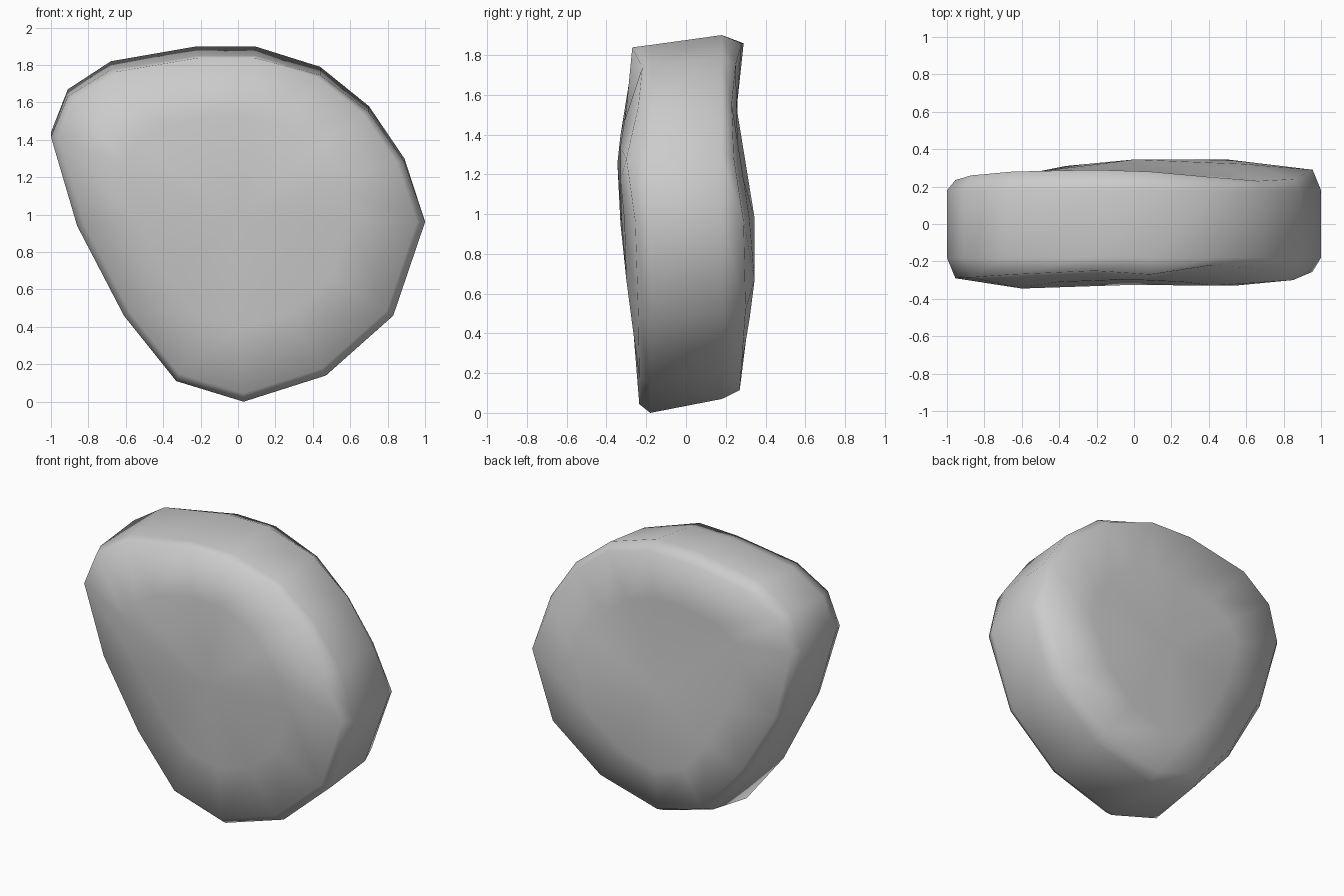
import bpy, bmesh

if "Cube" in bpy.data.objects:
    bpy.data.objects.remove(bpy.data.objects["Cube"])

CX, CZ = 0.0, 0.98  # middle of the stone seen from the front

# outline x, z, then depth of front rim, back rim, front face, back face
OUTLINE = [
    (-1.00, 1.44, -.29, .235, -.345, .27),
    (-0.91, 1.67, -.285, .26, -.33, .26),
    (-0.68, 1.82, -.27, .28, -.31, .25),
    (-0.22, 1.90, -.25, .29, -.30, .255),
    (0.09, 1.90, -.27, .28, -.30, .255),
    (0.44, 1.79, -.22, .25, -.31, .25),
    (0.70, 1.58, -.24, .23, -.33, .26),
    (0.89, 1.30, -.30, .24, -.33, .29),
    (1.00, 0.96, -.255, .29, -.31, .32),
    (0.83, 0.46, -.24, .30, -.30, .345),
    (0.47, 0.14, -.235, .28, -.27, .32),
    (0.03, 0.00, -.235, .27, -.24, .305),
    (-0.33, 0.11, -.235, .28, -.26, .31),
    (-0.61, 0.46, -.24, .25, -.30, .31),
    (-0.86, 0.94, -.27, .22, -.33, .28),
]

bm = bmesh.new()


def ring(scale, depth, lift=lambda z: 0.0):
    """One loop of the outline, scaled about the middle."""
    return [bm.verts.new((CX + (p[0] - CX) * scale, depth(p),
                          CZ + (p[1] - CZ) * scale + lift(p[1])))
            for p in OUTLINE]


# the top slopes down to the front, the underside slopes up to the back
def front_lift(z):
    return -0.05 * max(0, (z - 1) / 0.9)


def back_lift(z):
    return 0.07 * max(0, 1 - z)


rings = [
    ring(0.60, lambda p: p[4]),
    ring(0.955, lambda p: p[2], lambda z: 0.4 * front_lift(z)),
    ring(1.0, lambda p: -0.18, front_lift),
    ring(1.0, lambda p: 0.18, back_lift),
    ring(0.955, lambda p: p[3], back_lift),
    ring(0.60, lambda p: p[5]),
]
n = len(OUTLINE)
for a, b in zip(rings, rings[1:]):
    for i in range(n):
        j = (i + 1) % n
        bm.faces.new((a[i], a[j], b[j], b[i]))

# front and back face centres
for loop, y in ((rings[0], -0.325), (rings[-1], 0.345)):
    c = bm.verts.new((CX, y, CZ))
    for i in range(n):
        bm.faces.new((loop[i], loop[(i + 1) % n], c))

bmesh.ops.recalc_face_normals(bm, faces=bm.faces[:])
for f in bm.faces:
    f.smooth = True

mesh = bpy.data.meshes.new("flat_stone")
bm.to_mesh(mesh)
bm.free()
stone = bpy.data.objects.new("flat_stone", mesh)
bpy.context.collection.objects.link(stone)
